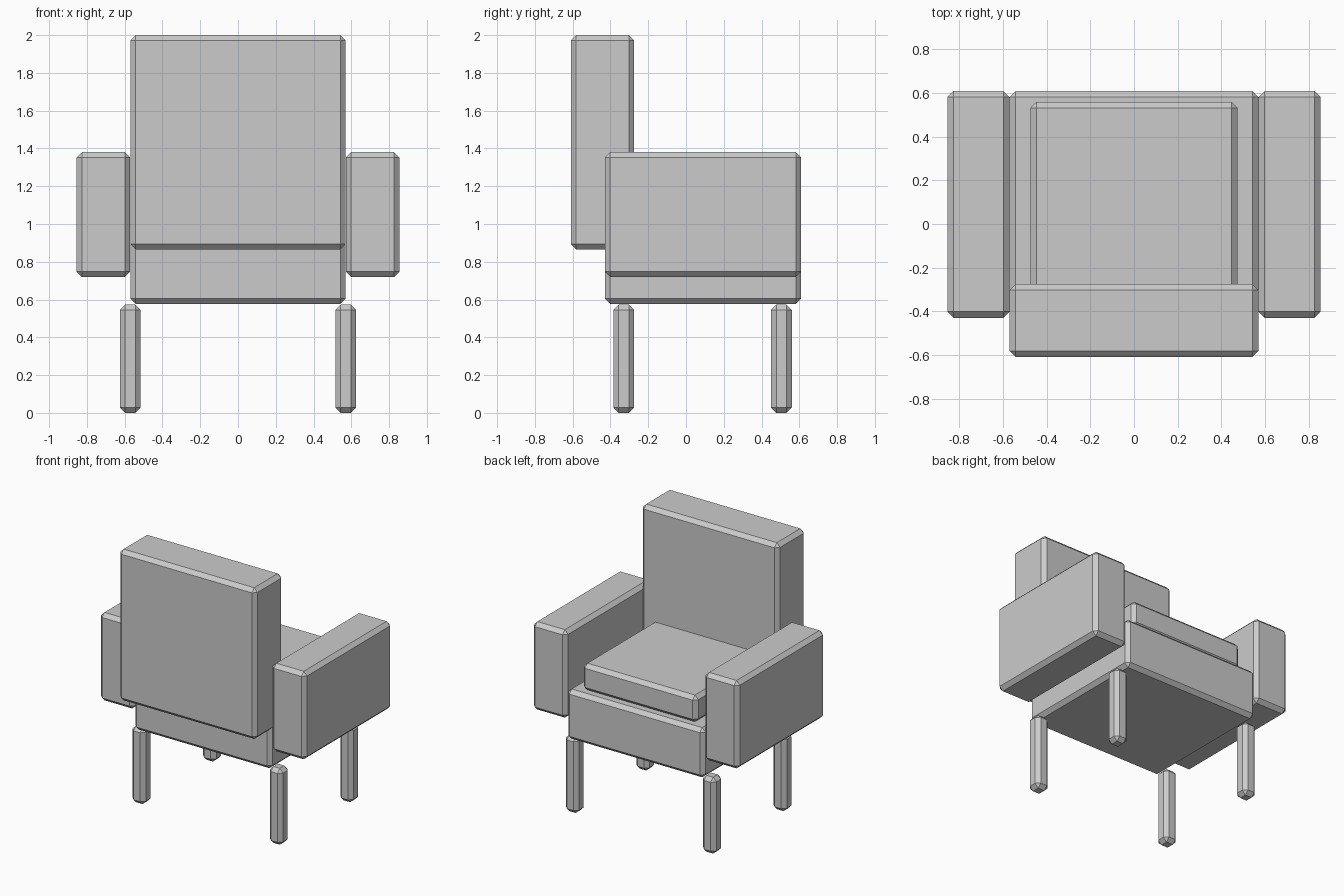
import bpy

if "Cube" in bpy.data.objects:
    bpy.data.objects.remove(bpy.data.objects["Cube"])

BEVEL = 0.028


def block(name, x, y, z):
    """Chamfered box spanning the given (min, max) ranges."""
    spans = (x, y, z)
    bpy.ops.mesh.primitive_cube_add(size=1, location=[(a + b) / 2 for a, b in spans])
    ob = bpy.context.object
    ob.name = name
    ob.scale = [b - a for a, b in spans]
    bpy.ops.object.transform_apply(location=False, rotation=False, scale=True)
    mod = ob.modifiers.new("chamfer", 'BEVEL')
    mod.width = BEVEL
    mod.segments = 1
    mod.limit_method = 'NONE'
    return ob


# Seat base, cushion and backrest
block("seat_base", (-0.57, 0.57), (-0.43, 0.61), (0.577, 0.95))
block("seat_cushion", (-0.475, 0.475), (-0.38, 0.56), (0.95, 1.15))
block("backrest", (-0.57, 0.57), (-0.61, -0.275), (0.865, 2.0))

# Armrests and legs on both sides
for side, s in (("left", -1), ("right", 1)):
    block(f"{side}_armrest", sorted((s * 0.571, s * 0.855)), (-0.43, 0.61), (0.72, 1.38))
    for end, y in (("back", -0.33), ("front", 0.505)):
        block(f"{end}_{side}_leg", (s * 0.57 - 0.055, s * 0.57 + 0.055),
              (y - 0.055, y + 0.055), (0.0, 0.573))
